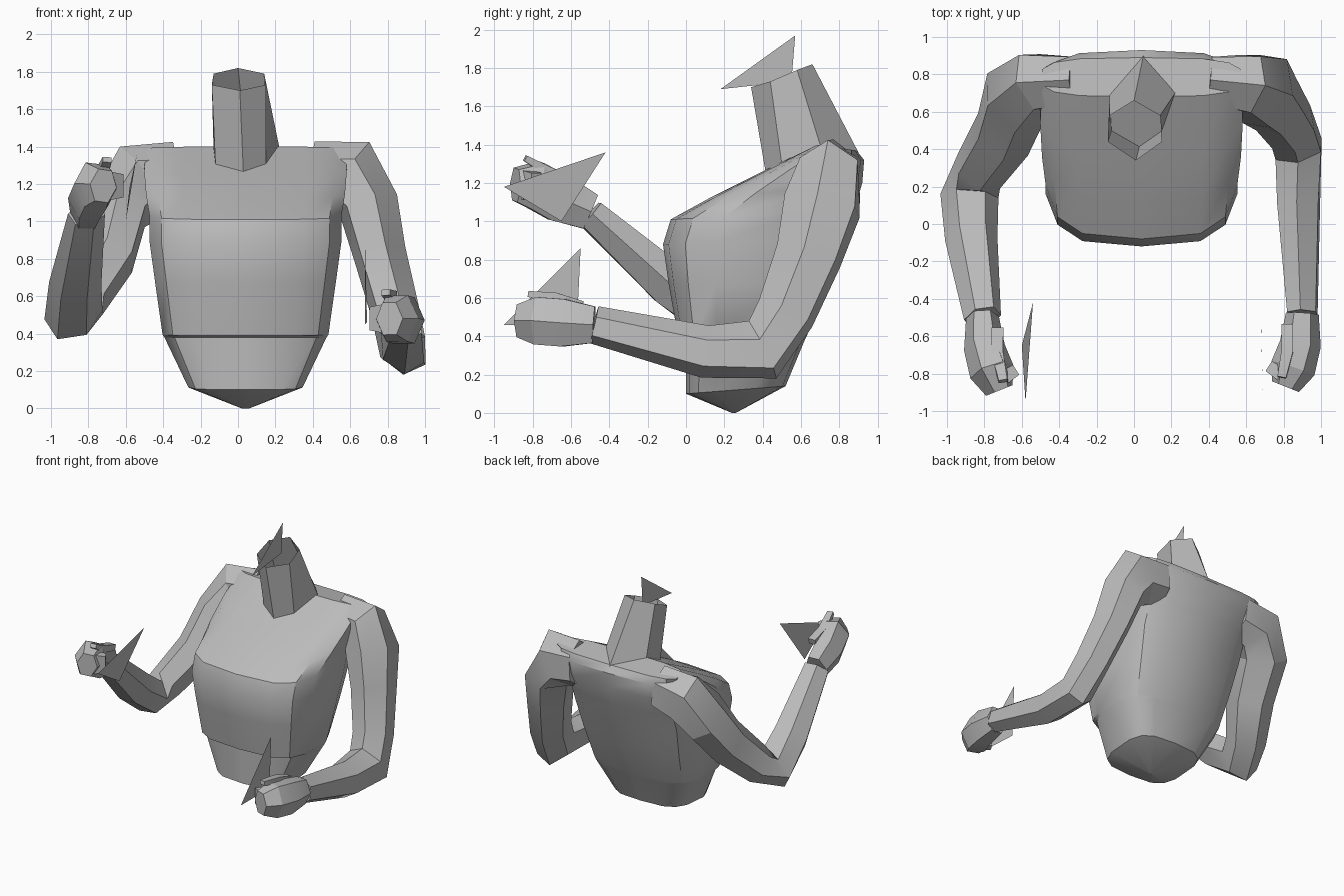
import bpy, math
from mathutils import Vector

old = bpy.data.objects.get("Cube")
if old:
    bpy.data.objects.remove(old, do_unlink=True)

grey = bpy.data.materials.new("plain grey")
grey.use_nodes = True
grey.diffuse_color = (0.5, 0.5, 0.5, 1)
grey.node_tree.nodes["Principled BSDF"].inputs["Base Color"].default_value = (0.5, 0.5, 0.5, 1)


def build(name, verts, faces, angle=32):
    mesh = bpy.data.meshes.new(name)
    mesh.from_pydata([tuple(v) for v in verts], [], faces)
    mesh.materials.append(grey)
    mesh.shade_smooth()
    mesh.set_sharp_from_angle(angle=math.radians(angle))
    obj = bpy.data.objects.new(name, mesh)
    bpy.context.scene.collection.objects.link(obj)
    return obj


def skin(name, rings, cap_start=True, cap_end=True, angle=32):
    """Join equal rings of points, given counter-clockwise around the travel direction."""
    n = len(rings[0])
    verts = [p for ring in rings for p in ring]
    faces = []
    for k in range(len(rings) - 1):
        for i in range(n):
            j = (i + 1) % n
            faces.append((k * n + i, k * n + j, k * n + n + j, k * n + n + i))
    if cap_start:
        faces.append(tuple(reversed(range(n))))
    if cap_end:
        faces.append(tuple(range(len(verts) - n, len(verts))))
    return build(name, verts, faces, angle)


def limb(name, stations, up, sides=6, angle=32):
    """Tube through (centre, radius along up, radius across), with its frame carried along."""
    pts = [Vector(s[0]) for s in stations]
    u = Vector(up)
    rings = []
    for k, (_, a, b) in enumerate(stations):
        t = (pts[min(k + 1, len(pts) - 1)] - pts[max(k - 1, 0)]).normalized()
        u = (u - t * u.dot(t)).normalized()
        v = t.cross(u)
        ring = []
        for i in range(sides):
            w = math.tau * (i + 0.5) / sides
            ring.append(pts[k] + u * a * math.cos(w) * 1.1 + v * b * math.sin(w) * 1.1)
        rings.append(ring)
    return skin(name, rings, angle=angle)


# Torso: boxy rings of (front z, back z, half width, front y, back y)
def torso_ring(zf, zb, w, yf, yb, sides=14, power=0.6):
    ring = []
    for i in range(sides):
        a = math.tau * (i + 0.5) / sides
        c, s = math.cos(a), math.sin(a)
        x = math.copysign(abs(c) ** power, c)
        y = math.copysign(abs(s) ** power, s)
        f = (y + 1) / 2
        ring.append((0.04 + w * x, yf + (yb - yf) * f, zf + (zb - zf) * f))
    return ring


skin("torso", [torso_ring(*r) for r in (
    (0.0, 0.0, 0.02, 0.24, 0.26),
    (0.1, 0.14, 0.31, 0.0, 0.52),
    (0.38, 0.38, 0.44, 0.0, 0.62),
    (0.39, 0.4, 0.45, -0.04, 0.63),
    (0.67, 0.67, 0.49, -0.09, 0.74),
    (0.88, 0.9, 0.52, -0.12, 0.82),
    (1.01, 1.06, 0.52, -0.08, 0.88),
    (1.12, 1.2, 0.54, 0.12, 0.92),
    (1.25, 1.32, 0.55, 0.38, 0.93),
    (1.4, 1.37, 0.54, 0.68, 0.89))])

# Neck: leaning six-sided open tube
neck_base = [(0.03, 0.42, 1.23), (0.15, 0.5, 1.3), (0.22, 0.7, 1.4),
             (0.05, 0.9, 1.36), (-0.13, 0.7, 1.36), (-0.12, 0.5, 1.3)]
neck_top = [(0.01, 0.34, 1.7), (0.15, 0.44, 1.73), (0.14, 0.58, 1.79),
            (0, 0.66, 1.82), (-0.13, 0.58, 1.79), (-0.14, 0.44, 1.73)]
skin("neck", [neck_base, neck_top], False, False, 15)

# Left arm, lowered
limb("left_arm", [
    ((0.4, 0.77, 1.24), 0.13, 0.17),
    ((0.6, 0.75, 1.23), 0.16, 0.2),
    ((0.7, 0.71, 1.08), 0.2, 0.15),
    ((0.76, 0.64, 0.82), 0.17, 0.13),
    ((0.84, 0.52, 0.52), 0.15, 0.12),
    ((0.88, 0.4, 0.33), 0.16, 0.12),
    ((0.88, 0.1, 0.32), 0.13, 0.11),
    ((0.9, -0.48, 0.46), 0.095, 0.075)], (0, 1, 0), angle=25)

# Right arm, raised
limb("right_arm", [
    ((-0.32, 0.77, 1.24), 0.13, 0.17),
    ((-0.52, 0.76, 1.21), 0.16, 0.2),
    ((-0.64, 0.66, 1.05), 0.2, 0.15),
    ((-0.7, 0.48, 0.8), 0.17, 0.14),
    ((-0.83, 0.28, 0.58), 0.14, 0.12),
    ((-0.88, 0.15, 0.5), 0.15, 0.12),
    ((-0.87, -0.08, 0.67), 0.13, 0.12),
    ((-0.81, -0.5, 1.04), 0.095, 0.075)], (0, 1, 0), angle=25)

# Fists: palm, curled fingers and thumb, turned inwards
for side, s, x, y, z in (("left", 1, 0.9, -0.48, 0.46), ("right", -1, 0.81, -0.5, 1.05)):
    def at(dx, dy, dz):
        return (s * (x + dx), y + dy, z + dz)
    rise = 0.06 if s < 0 else 0
    limb(side + "_fist", [
        (at(0, 0, 0), 0.1, 0.08),
        (at(-0.01, -0.16, 0.01 + rise), 0.13, 0.1),
        (at(-0.05, -0.29, 0.02 + rise * 2), 0.13, 0.11),
        (at(-0.09, -0.39, 0.02 + rise * 2), 0.09, 0.07)], (0, 0, 1), angle=20)
    limb(side + "_fingers", [
        (at(-0.1, -0.33, 0.02 + rise * 2), 0.1, 0.05),
        (at(-0.18, -0.28, 0.02 + rise * 2), 0.08, 0.04)], (0, 0, 1), 4, 20)
    limb(side + "_thumb", [
        (at(-0.08, -0.06, 0.1 + rise), 0.03, 0.04),
        (at(-0.08, -0.2, 0.14 + rise), 0.035, 0.04),
        (at(-0.11, -0.34, 0.16 + rise * 2), 0.02, 0.03)], (0, 0, 1), 4, 20)

# Loose thin triangles beside the hands and neck
for name, tri in (
        ("left_hand_triangle", [(0.68, -0.55, 0.86), (0.69, -0.95, 0.46), (0.68, -0.57, 0.45)]),
        ("right_hand_triangle", [(-0.54, -0.42, 1.36), (-0.58, -0.95, 1.18), (-0.6, -0.65, 1.0)]),
        ("neck_triangle", [(0, 0.57, 1.97), (0, 0.18, 1.69), (0, 0.55, 1.73)])):
    build(name, tri, [(0, 1, 2)])
